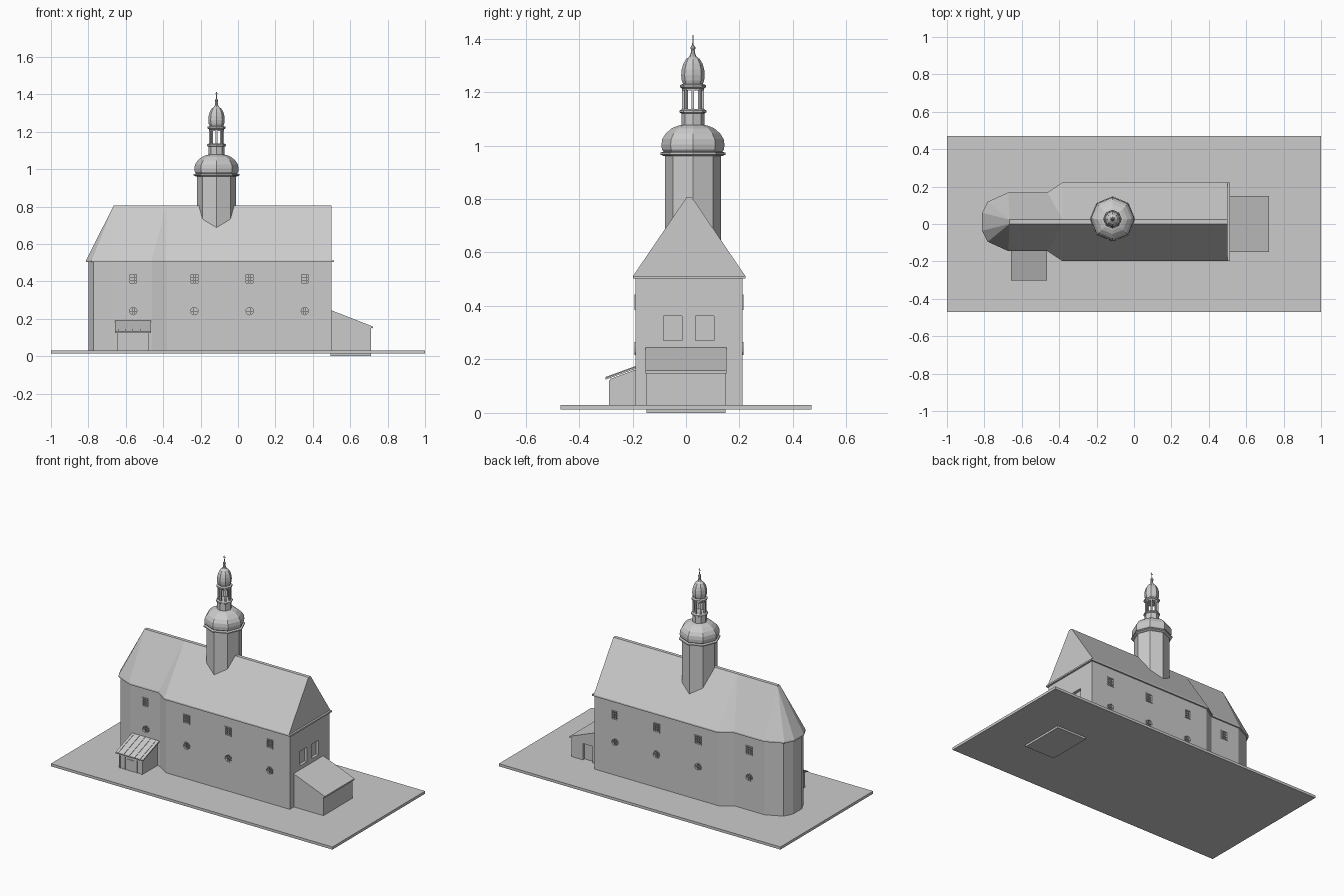
import bpy, bmesh, math
from mathutils import Matrix

if "Cube" in bpy.data.objects:
    bpy.data.objects.remove(bpy.data.objects["Cube"])

YC = 0.012            # church axis
TX, TY = -0.115, 0.026  # tower axis


def finish(name, bm):
    bmesh.ops.recalc_face_normals(bm, faces=bm.faces[:])
    me = bpy.data.meshes.new(name)
    bm.to_mesh(me)
    bm.free()
    ob = bpy.data.objects.new(name, me)
    bpy.context.collection.objects.link(ob)
    return ob


def add_box(bm, x0, x1, y0, y1, z0, z1):
    m = Matrix.Translation(((x0 + x1) / 2, (y0 + y1) / 2, (z0 + z1) / 2))
    bmesh.ops.create_cube(bm, size=1, matrix=m @ Matrix.Diagonal((x1 - x0, y1 - y0, z1 - z0, 1)))


def boxes(name, *dims):
    bm = bmesh.new()
    for d in dims:
        add_box(bm, *d)
    return finish(name, bm)


def prism(name, pts, lo, hi, axis='z'):
    bm = bmesh.new()
    place = (lambda p, t: (p[0], p[1], t)) if axis == 'z' else \
            (lambda p, t: (p[0], t, p[1])) if axis == 'y' else (lambda p, t: (t, p[0], p[1]))
    a = [bm.verts.new(place(p, lo)) for p in pts]
    b = [bm.verts.new(place(p, hi)) for p in pts]
    bm.faces.new(a)
    bm.faces.new(b[::-1])
    for i in range(len(a)):
        j = (i + 1) % len(a)
        bm.faces.new((a[i], a[j], b[j], b[i]))
    return finish(name, bm)


def lathe(name, prof, n=8):
    bm = bmesh.new()
    rings = [[bm.verts.new((TX + r * math.cos(math.tau * i / n), TY + r * math.sin(math.tau * i / n), z))
              for i in range(n)] for r, z in prof]
    for a, b in zip(rings, rings[1:]):
        for i in range(n):
            j = (i + 1) % n
            bm.faces.new((a[i], a[j], b[j], b[i]))
    bm.faces.new(rings[0])
    bm.faces.new(rings[-1])
    return finish(name, bm)


def cut(ob, cutter):
    mod = ob.modifiers.new("openings", 'BOOLEAN')
    mod.operation, mod.solver, mod.object = 'DIFFERENCE', 'EXACT', cutter
    cutter.hide_render = True
    bpy.context.view_layer.objects.active = ob
    bpy.ops.object.modifier_apply(modifier=mod.name)
    bpy.data.objects.remove(cutter)


def add_disc(bm, x, y, z, r, depth, n=12):
    m = Matrix.Translation((x, y, z)) @ Matrix.Rotation(math.pi / 2, 4, 'X')
    bmesh.ops.create_cone(bm, cap_ends=True, segments=n, radius1=r, radius2=r, depth=depth, matrix=m)


# ground plate
boxes("base_plate", (-1, 1, -0.47, 0.47, 0.013, 0.03))

# walls: nave, narrower choir and polygonal apse, one mirrored outline
half = [(-0.80, 0.045), (-0.772, 0.10), (-0.67, 0.148), (-0.46, 0.148), (-0.38, 0.20), (0.5, 0.20)]
eave = [(-0.812, 0.048), (-0.782, 0.107), (-0.672, 0.157), (-0.463, 0.157), (-0.384, 0.21), (0.512, 0.21)]


def mirrored(h):
    return [(x, YC - y) for x, y in h] + [(x, YC + y) for x, y in reversed(h)]


walls = prism("church_walls", mirrored(half), 0.03, 0.505)

# window openings on both long sides and the gable end
WX = [(-0.56, 0.148), (-0.233, 0.20), (0.062, 0.20), (0.357, 0.20)]
bm = bmesh.new()
for x, h in WX:
    for s in (-1, 1):
        y = YC + s * h
        add_box(bm, x - 0.021, x + 0.021, y - 0.012, y + 0.012, 0.387, 0.439)
        add_disc(bm, x, y, 0.241, 0.022, 0.024)
for y0, y1 in ((-0.084, -0.015), (0.036, 0.104)):
    add_box(bm, 0.482, 0.52, y0, y1, 0.27, 0.363)
cut(walls, finish("opening_cutter", bm))

# window frames and glazing bars
bm = bmesh.new()
for x, h in WX:
    for s in (-1, 1):
        y = YC + s * h
        f0, f1 = sorted((y - s * 0.008, y + s * 0.004))
        b0, b1 = sorted((y - s * 0.008, y - s * 0.001))
        for e in (-1, 1):
            add_box(bm, x + e * 0.021 - 0.003, x + e * 0.021 + 0.003, f0, f1, 0.384, 0.442)
            add_box(bm, x - 0.018, x + 0.018, f0, f1, 0.413 + e * 0.026 - 0.003, 0.413 + e * 0.026 + 0.003)
            add_box(bm, x + e * 0.007 - 0.001, x + e * 0.007 + 0.001, b0, b1, 0.39, 0.436)
            add_box(bm, x - 0.018, x + 0.018, b0, b1, 0.413 + e * 0.008 - 0.001, 0.413 + e * 0.008 + 0.001)
            add_box(bm, x + e * 0.006 - 0.001, x + e * 0.006 + 0.001, b0, b1, 0.221, 0.261)
        add_box(bm, x - 0.021, x + 0.021, b0, b1, 0.240, 0.242)
        # round frame ring
        rings = [[bm.verts.new((x + r * math.cos(math.tau * i / 12), yy, 0.241 + r * math.sin(math.tau * i / 12)))
                  for i in range(12)] for r, yy in ((0.025, f0), (0.025, f1), (0.020, f1), (0.020, f0))]
        for k in range(4):
            a, b = rings[k], rings[(k + 1) % 4]
            for i in range(12):
                j = (i + 1) % 12
                bm.faces.new((a[i], a[j], b[j], b[i]))
finish("window_frames", bm)

# eaves moulding and main roof with a narrow flat ridge
prism("eaves", mirrored(eave), 0.502, 0.512)
bm = bmesh.new()
roof_eave = eave[:-1] + [(0.5, 0.21)]
sides = []
for s in (-1, 1):
    E = [bm.verts.new((x, YC + s * y, 0.512)) for x, y in roof_eave]
    a, b, c = [bm.verts.new((x, YC + s * 0.011, 0.805)) for x in (-0.665, -0.382, 0.5)]
    for f in ((E[0], E[1], a), (E[1], E[2], a), (E[2], E[3], b, a), (E[3], E[4], b), (E[4], E[5], c, b)):
        bm.faces.new(f)
    sides.append((E, a, b, c))
(E, a, b, c), (F, d, e, f) = sides
for face in ((E[0], a, d, F[0]), (a, b, e, d), (b, c, f, e), (E[5], F[5], f, c), E + F[::-1]):
    bm.faces.new(face)
finish("main_roof", bm)

# ridge tower: shaft, cornice and bulbous dome
lathe("tower_shaft", [(0.105, 0.6), (0.105, 0.966)])
lathe("tower_cornice", [(0.108, 0.96), (0.122, 0.966), (0.122, 0.973), (0.108, 0.978)])
lathe("tower_dome", [(0.107, 0.974), (0.116, 0.985), (0.118, 1.003), (0.115, 1.024), (0.102, 1.045),
                     (0.08, 1.064), (0.06, 1.073), (0.044, 1.077)])
lathe("lantern_base", [(0.043, 1.07), (0.043, 1.12), (0.05, 1.124), (0.05, 1.131), (0.042, 1.136)])

# open lantern with eight posts
bm = bmesh.new()
for i in range(8):
    m = Matrix.Translation((TX, TY, 1.172)) @ Matrix.Rotation(i * math.pi / 4, 4, 'Z') @ \
        Matrix.Translation((0.036, 0, 0)) @ Matrix.Diagonal((0.009, 0.009, 0.08, 1))
    bmesh.ops.create_cube(bm, size=1, matrix=m)
finish("lantern_posts", bm)
lathe("lantern_cornice", [(0.04, 1.205), (0.041, 1.213), (0.048, 1.218), (0.048, 1.226), (0.036, 1.231)])
lathe("lantern_onion", [(0.036, 1.228), (0.042, 1.244), (0.044, 1.263), (0.042, 1.285), (0.036, 1.306),
                        (0.026, 1.323), (0.014, 1.332), (0.009, 1.342), (0.005, 1.365)])
lathe("finial", [(0.004, 1.355), (0.009, 1.362), (0.009, 1.368), (0.003, 1.376), (0.002, 1.395)])
boxes("spire_cross", (TX - 0.0015, TX + 0.0015, TY - 0.0015, TY + 0.0015, 1.385, 1.413),
      (TX - 0.008, TX + 0.008, TY - 0.0015, TY + 0.0015, 1.401, 1.404))

# lean-to annex at the gable end, with a doorway at the back
annex = prism("annex_walls", [(0.495, 0), (0.71, 0), (0.71, 0.155), (0.495, 0.238)], -0.147, 0.147, 'y')
cut(annex, boxes("door_cutter", (0.56, 0.63, 0.13, 0.16, 0.03, 0.135)))
prism("annex_roof", [(0.5, 0.236), (0.722, 0.148), (0.722, 0.158), (0.5, 0.245)], -0.151, 0.151, 'y')

# front porch with lean-to roof, posts and door
prism("porch_walls", [(-0.13, 0.03), (-0.284, 0.03), (-0.284, 0.127), (-0.13, 0.183)], -0.645, -0.478, 'x')
prism("porch_roof", [(-0.13, 0.186), (-0.302, 0.124), (-0.302, 0.131), (-0.13, 0.194)], -0.658, -0.464, 'x')
boxes("porch_posts", *[(x - 0.005, x + 0.005, -0.288, -0.28, 0.03, 0.122) for x in (-0.64, -0.605, -0.52, -0.483)],
      (-0.645, -0.478, -0.288, -0.28, 0.112, 0.122))
boxes("porch_door", (-0.59, -0.535, -0.287, -0.28, 0.03, 0.10))
for i in range(5):
    x = -0.64 + i * 0.039
    prism("roof_seam", [(-0.14, 0.190), (-0.302, 0.131), (-0.302, 0.134), (-0.14, 0.193)], x - 0.001, x + 0.001, 'x')
